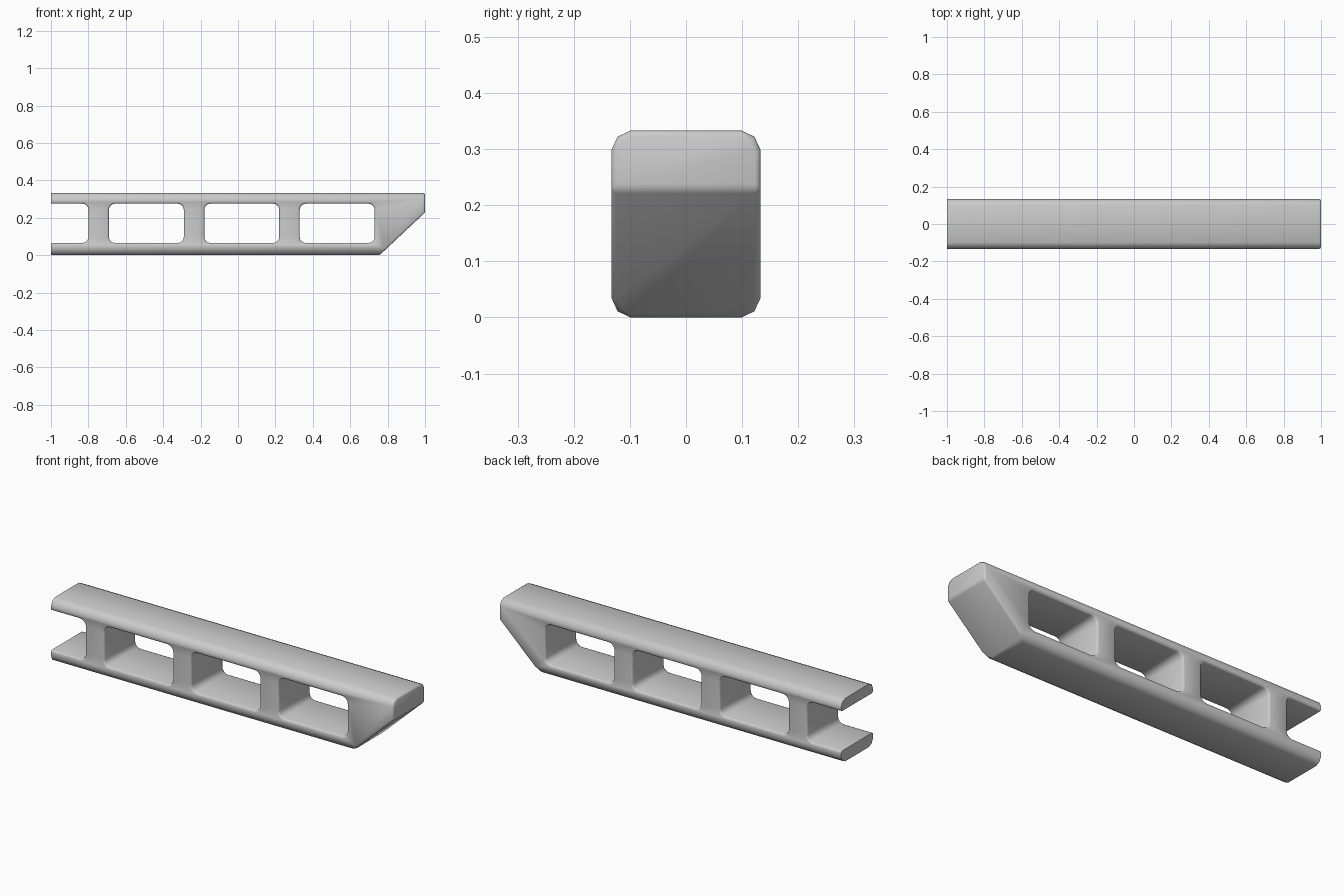
import bpy, bmesh, math
from mathutils import Vector

cube = bpy.data.objects.get("Cube")
if cube:
    bpy.data.objects.remove(cube, do_unlink=True)

grey = bpy.data.materials.new("plain grey")
grey.use_nodes = True
colour = (0.6, 0.6, 0.6, 1)
grey.diffuse_color = colour
grey.node_tree.nodes["Principled BSDF"].inputs["Base Color"].default_value = colour


def prism(name, outline, offset):
    """Extrude a closed outline along an offset into a solid object."""
    bm = bmesh.new()
    face = bm.faces.new([bm.verts.new(p) for p in outline])
    ext = bmesh.ops.extrude_face_region(bm, geom=[face])
    verts = [v for v in ext["geom"] if isinstance(v, bmesh.types.BMVert)]
    bmesh.ops.translate(bm, verts=verts, vec=offset)
    bmesh.ops.recalc_face_normals(bm, faces=bm.faces)
    mesh = bpy.data.meshes.new(name)
    bm.to_mesh(mesh)
    bm.free()
    obj = bpy.data.objects.new(name, mesh)
    bpy.context.collection.objects.link(obj)
    obj.data.materials.append(grey)
    return obj


def cut(obj, cutter):
    cutter.hide_render = True
    mod = obj.modifiers.new("cut " + cutter.name, "BOOLEAN")
    mod.operation = "DIFFERENCE"
    mod.solver = "EXACT"
    mod.object = cutter


# Beam: rounded cross-section run along x, overlong at the open end
W, H, START = 0.133, 0.333, -1.2
corner = [(0.099, 0), (0.122, 0.011), (W, 0.035)]
right = corner + [(y, H - z) for y, z in reversed(corner)]
section = right + [(-y, z) for y, z in reversed(right)]
beam = prism("beam", [(START, y, z) for y, z in section], (1 - START, 0, 0))

# Sloping cut under the nose
bm = bmesh.new()
bm.from_mesh(beam.data)
a, b = Vector((0.757, 0, 0)), Vector((1, 0, 0.228))
normal = Vector((b.z - a.z, 0, a.x - b.x))
res = bmesh.ops.bisect_plane(bm, geom=bm.verts[:] + bm.edges[:] + bm.faces[:],
                             plane_co=a, plane_no=normal, clear_outer=True)
edges = [g for g in res["geom_cut"] if isinstance(g, bmesh.types.BMEdge)]
bmesh.ops.contextual_create(bm, geom=edges)
bmesh.ops.recalc_face_normals(bm, faces=bm.faces)
bm.to_mesh(beam.data)
bm.free()

# Rounded windows through the beam; the first one runs out of the open end
Z0, Z1, R = 0.065, 0.275, 0.032
for i, (x0, x1) in enumerate([(-1.4, -0.8), (-0.69, -0.29),
                              (-0.18, 0.22), (0.33, 0.73)]):
    outline = []
    for k, (cx, cz) in enumerate([(x1 - R, Z1 - R), (x0 + R, Z1 - R),
                                  (x0 + R, Z0 + R), (x1 - R, Z0 + R)]):
        for s in range(5):
            t = math.radians(90 * k + 22.5 * s)
            outline.append((cx + R * math.cos(t), -0.3, cz + R * math.sin(t)))
    cut(beam, prism(f"window_cutter_{i + 1}", outline, (0, 0.6, 0)))

# Soften the nose and window edges
soft = beam.modifiers.new("soft edges", "BEVEL")
soft.width = 0.01
soft.segments = 2
soft.limit_method = "ANGLE"
soft.angle_limit = math.radians(42)

# Trim the open end square
cut(beam, prism("end_trim_cutter", [(-1.5, y, z) for y, z in
                [(-1, -1), (1, -1), (1, 1), (-1, 1)]], (0.5, 0, 0)))

# Apply the modifiers, then remove the cutters
bpy.context.view_layer.update()
done = bpy.data.meshes.new_from_object(
    beam.evaluated_get(bpy.context.evaluated_depsgraph_get()))
beam.modifiers.clear()
beam.data = done
for obj in [o for o in bpy.data.objects if "cutter" in o.name]:
    bpy.data.objects.remove(obj, do_unlink=True)

bpy.ops.object.select_all(action="DESELECT")
bpy.context.view_layer.objects.active = beam
beam.select_set(True)
bpy.ops.object.shade_smooth_by_angle(angle=math.radians(46))
